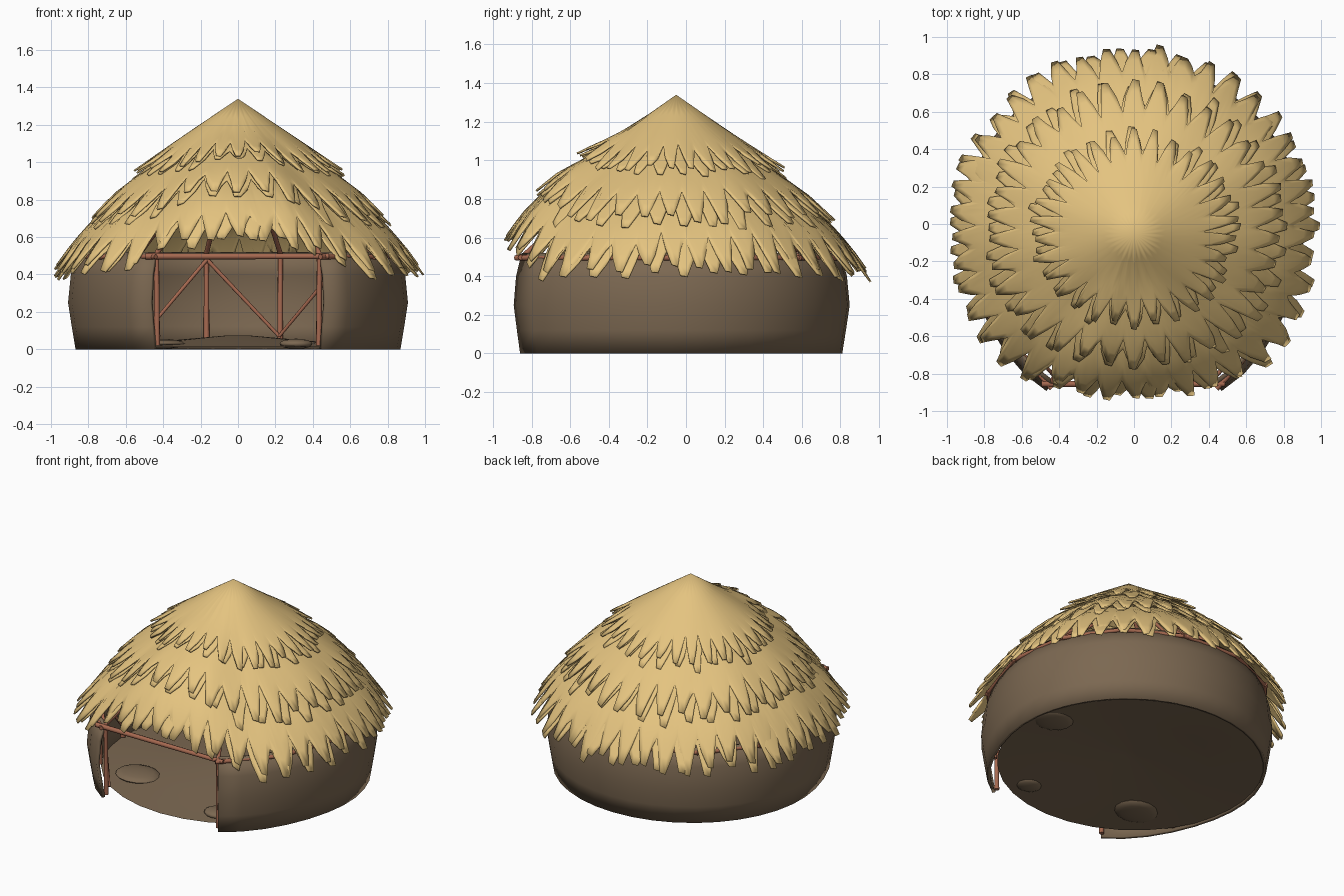
import bpy, bmesh, math, random
from mathutils import Vector

if "Cube" in bpy.data.objects:
    bpy.data.objects.remove(bpy.data.objects["Cube"])

random.seed(4)


def material(name, rgb):
    m = bpy.data.materials.new(name)
    m.diffuse_color = (*rgb, 1)
    m.use_nodes = True
    m.node_tree.nodes["Principled BSDF"].inputs["Base Color"].default_value = m.diffuse_color
    return m


THATCH = material("straw_yellow", (0.78, 0.55, 0.215))
MUD = material("mud_brown", (0.20, 0.138, 0.083))
WOOD = material("red_brown_wood", (0.38, 0.14, 0.08))


def finish(bm, name, mat, angle=40, thick=0):
    bmesh.ops.recalc_face_normals(bm, faces=bm.faces)
    me = bpy.data.meshes.new(name)
    bm.to_mesh(me)
    bm.free()
    ob = bpy.data.objects.new(name, me)
    bpy.context.collection.objects.link(ob)
    me.materials.append(mat)
    if thick:
        s = ob.modifiers.new("thickness", 'SOLIDIFY')
        s.thickness = thick
        s.offset = -1
    bpy.ops.object.select_all(action='DESELECT')
    ob.select_set(True)
    bpy.context.view_layer.objects.active = ob
    bpy.ops.object.shade_smooth_by_angle(angle=math.radians(angle))
    return ob


def grid_faces(bm, cols, closed):
    n = len(cols)
    for i in range(n if closed else n - 1):
        a, b = cols[i], cols[(i + 1) % n]
        for j in range(len(a) - 1):
            bm.faces.new((a[j], a[j + 1], b[j + 1], b[j]))


def interp(profile, r):
    for (r0, z0), (r1, z1) in zip(profile, profile[1:]):
        if r <= r1:
            return z0 + (z1 - z0) * (r - r0) / (r1 - r0)
    (r0, z0), (r1, z1) = profile[-2:]
    return z0 + (z1 - z0) * (r - r0) / (r1 - r0)


def smooth(t):
    t = max(0, min(1, t))
    return t * t * (3 - 2 * t)


# --- mud wall, open at the front, both jambs flaring forward ---
DOOR = math.radians(31)
A0, A1 = -math.pi / 2 + DOOR, 1.5 * math.pi - DOOR


def wall_point(a, r, z):
    off = abs(a - math.pi / 2)   # angle away from the back
    flare = 0.11 * smooth((off - math.radians(95)) / math.radians(54))
    return Vector((r * math.cos(a), -0.03 + 0.965 * r * math.sin(a) - flare, z))


bm = bmesh.new()
cols = []
for i in range(33):
    a = A0 + (A1 - A0) * i / 32
    cols.append([bm.verts.new(wall_point(a, r, z)) for r, z in
                 ((0.87, 0), (0.89, 0.12), (0.91, 0.25), (0.895, 0.4), (0.86, 0.52))])
grid_faces(bm, cols, False)
finish(bm, "mud_wall", MUD, 60, 0.02)

# --- gently domed floor ---
bm = bmesh.new()
cols = []
for i in range(32):
    a = 2 * math.pi * i / 32
    cols.append([bm.verts.new((r * math.cos(a), -0.03 + 0.965 * r * math.sin(a), z))
                 for r, z in ((0.86, 0.012), (0.5, 0.035), (0.05, 0.075))])
grid_faces(bm, cols, True)
bm.faces.new([c[-1] for c in cols])
finish(bm, "floor", MUD, 60)

# --- flat stones in the floor ---
for k, (x, y, r) in enumerate(((0.72, 0.06, 0.14), (0.31, -0.67, 0.09), (-0.43, -0.49, 0.15))):
    bm = bmesh.new()
    bmesh.ops.create_uvsphere(bm, u_segments=14, v_segments=8, radius=1)
    bmesh.ops.scale(bm, vec=(r, r * 0.85, 0.028), verts=bm.verts)
    bmesh.ops.translate(bm, vec=(x, y, 0.029), verts=bm.verts)
    finish(bm, f"floor_stone_{k}", MUD, 60)


# --- wooden frame: posts, braces, ring beam, rafters ---
def pole(name, p, q, r=0.013):
    d = Vector(q) - Vector(p)
    bm = bmesh.new()
    bmesh.ops.create_cone(bm, cap_ends=True, segments=8, radius1=r, radius2=r * 0.85, depth=d.length)
    bmesh.ops.rotate(bm, matrix=d.to_track_quat('Z', 'Y').to_matrix(), verts=bm.verts)
    bmesh.ops.translate(bm, vec=(Vector(p) + Vector(q)) / 2, verts=bm.verts)
    finish(bm, name, WOOD, 50)


SPANS = 11
angles = [A0 + (A1 - A0) * i / SPANS - (0.035 if 0 < i < SPANS else 0) for i in range(SPANS + 1)]
for i, a in enumerate(angles):
    pole(f"post_{i}", wall_point(a, 0.84, 0.02), wall_point(a, 0.845, 0.51), 0.016)
    pole(f"rafter_{i}", wall_point(a, 0.87, 0.49), (0, -0.05, 1.22), 0.014)
    if i < SPANS:
        b = angles[i + 1]
        pole(f"ring_beam_{i}", wall_point(a - 0.02, 0.885, 0.495), wall_point(b + 0.02, 0.885, 0.495), 0.015)
        if i % 2:
            a, b = b, a
        pole(f"brace_{i}", wall_point(a, 0.83, 0.48), wall_point(b, 0.82, 0.07), 0.011)
l, r = wall_point(A1, 0.865, 0.497), wall_point(A0, 0.865, 0.497)
pole("door_lintel", l + Vector((-0.05, 0, 0)), r + Vector((0.04, 0, 0)), 0.017)


# --- thatch: three tiers of ragged straw, raised above the door ---
def tier(name, profile, r_in, valley, tip, teeth, drop=0.0):
    bm = bmesh.new()
    cols = []
    ph = random.uniform(0, 6)
    for k in range(teeth):
        reach = tip - (tip - valley) * random.uniform(0, 0.3)
        skew = random.uniform(-0.08, 0.08)
        droop = random.uniform(-0.012, 0.02)
        base = valley + random.uniform(-0.03, 0.03)
        # valley, flank, shoulder, shoulder, flank of one straw tuft
        for u, t in ((0, 0), (0.2, 0.5), (0.38 + skew, 0.96), (0.62 + skew, 1), (0.82, 0.5)):
            a = 2 * math.pi * (k + u + drop * 25) / teeth
            front = math.degrees(abs(math.atan2(math.cos(a), -math.sin(a))))
            up = 1 - smooth((front - 15) / 27)
            corner = math.exp(-((front - 47) / 22) ** 2)
            end = base + (reach - base) * t
            col = []
            for s in (0, 0.3, 0.55, 0.75, 0.88, 1):
                r = r_in + (end - r_in) * s
                w = max(0, min(1, (r - 0.25) / 0.7))
                z = interp(profile, r) - drop + 0.17 * up * w
                edge = max(0, (r - valley) / (tip - valley))
                z += edge * (0.022 * math.sin(math.pi * u) - 0.008 - droop)
                z += 0.008 * w * math.sin(9 * a + ph)
                rr = r * (1 + (0.075 * corner - 0.012 * up) * w * w)
                col.append(bm.verts.new((rr * math.cos(a),
                                         0.965 * rr * math.sin(a) - 0.05 * (1 - w), z)))
            cols.append(col)
    grid_faces(bm, cols, True)
    if r_in < 0.02:
        bmesh.ops.remove_doubles(bm, verts=[c[0] for c in cols], dist=0.01)
    finish(bm, name, THATCH, 55, 0.01)


top = ((0, 1.34), (0.2, 1.205), (0.4, 1.07), (0.58, 0.93))
mid = ((0.2, 1.16), (0.55, 0.92), (0.68, 0.82), (0.84, 0.65))
low = ((0.4, 0.965), (0.6, 0.825), (0.78, 0.685), (0.88, 0.57), (1.0, 0.385))
tier("thatch_top", top, 0.001, 0.40, 0.57, 30)
tier("thatch_top_under", top, 0.25, 0.42, 0.58, 28, 0.022)
tier("thatch_middle", mid, 0.3, 0.64, 0.82, 34)
tier("thatch_middle_under", mid, 0.5, 0.65, 0.83, 32, 0.022)
tier("thatch_lower", low, 0.5, 0.86, 1.005, 42)
tier("thatch_lower_under", low, 0.7, 0.86, 1.0, 38, 0.018)
